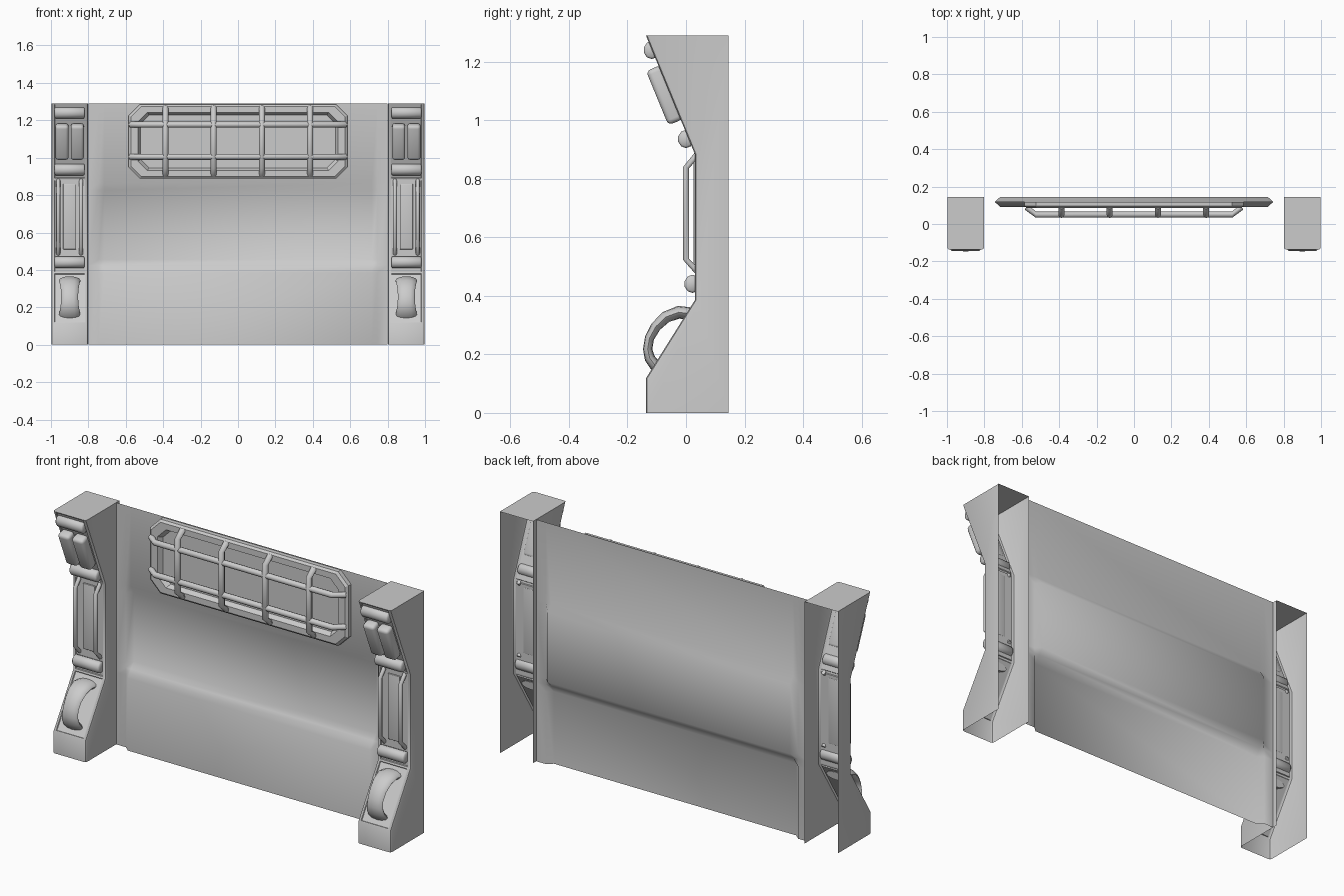
import bpy, bmesh, math
from mathutils import Vector

if "Cube" in bpy.data.objects:
    bpy.data.objects.remove(bpy.data.objects["Cube"])


def finish(bm, name, angle=35):
    bmesh.ops.recalc_face_normals(bm, faces=bm.faces)
    me = bpy.data.meshes.new(name)
    bm.to_mesh(me)
    bm.free()
    ob = bpy.data.objects.new(name, me)
    bpy.context.collection.objects.link(ob)
    bpy.ops.object.select_all(action='DESELECT')
    ob.select_set(True)
    bpy.context.view_layer.objects.active = ob
    bpy.ops.object.shade_smooth_by_angle(angle=math.radians(angle))
    return ob


def loft(name, rings, cap_start=False, cap_end=False, angle=35):
    """Skin closed rings of equal point count."""
    bm = bmesh.new()
    vs = [[bm.verts.new(p) for p in r] for r in rings]
    n = len(vs[0])
    for a, b in zip(vs, vs[1:]):
        for i in range(n):
            bm.faces.new((a[i], a[(i + 1) % n], b[(i + 1) % n], b[i]))
    if cap_start:
        bm.faces.new(vs[0])
    if cap_end:
        bm.faces.new(vs[-1])
    return finish(bm, name, angle)


def sweep(name, path, half_w, half_t, sides=10):
    """Elliptical section swept along a path; one width/thickness per point."""
    pts = [Vector(p) for p in path]
    rings = []
    for i, p in enumerate(pts):
        t = (pts[min(i + 1, len(pts) - 1)] - pts[max(i - 1, 0)]).normalized()
        side = Vector((0, 0, 1)) if abs(t.x) > 0.6 else Vector((1, 0, 0))
        nrm = t.cross(side).normalized()
        rings.append([p + side * half_w[i] * math.cos(k * math.tau / sides)
                      + nrm * half_t[i] * math.sin(k * math.tau / sides) for k in range(sides)])
    return loft(name, rings, True, True, 50)


def rod(name, path, r):
    return sweep(name, path, [r] * len(path), [r] * len(path), 8)


def rounded_box(name, loc, size, rot, bevel):
    bm = bmesh.new()
    bmesh.ops.create_cube(bm, size=1)
    bmesh.ops.scale(bm, vec=size, verts=bm.verts)
    bmesh.ops.bevel(bm, geom=bm.edges[:], offset=bevel, segments=3, profile=0.5, affect='EDGES')
    ob = finish(bm, name)
    ob.location, ob.rotation_euler = loc, rot
    return ob


def octagon(hx, hz, c, y, zc=1.087):
    pts = [(hx, hz - c), (hx - c, hz), (c - hx, hz), (-hx, hz - c),
           (-hx, c - hz), (c - hx, -hz), (hx - c, -hz), (hx, c - hz)]
    return [(x, y, zc + z) for x, z in pts]


# Wall sheet: lower part pushed forward, middle pushed back
bm = bmesh.new()
cols = [-0.8, -0.745, -0.715, 0.715, 0.745, 0.8]
rows = [(0, 0.092), (0.385, 0.092), (0.425, 0.118), (0.455, 0.145),
        (0.825, 0.145), (0.865, 0.118), (1.29, 0.118)]
grid = [[bm.verts.new((x, y if abs(x) < 0.73 else 0.118, z)) for x in cols] for z, y in rows]
for a, b in zip(grid, grid[1:]):
    for i in range(len(cols) - 1):
        bm.faces.new((a[i], a[i + 1], b[i + 1], b[i]))
finish(bm, "wall_panel", 60)

# Raised octagonal grille frame with recessed back
loft("grille_frame", [octagon(0.585, 0.198, 0.06, 0.118), octagon(0.585, 0.198, 0.06, 0.095),
                      octagon(0.572, 0.187, 0.055, 0.085), octagon(0.535, 0.155, 0.05, 0.085),
                      octagon(0.52, 0.142, 0.045, 0.112)], cap_end=True, angle=25)

# Grille bars with bent-back ends
for z in (1.177, 1.005):
    rod("grille_horizontal_bar", [(-0.575, 0.09, z), (-0.525, 0.05, z),
                                  (0.525, 0.05, z), (0.575, 0.09, z)], 0.016)
for x in (-0.388, -0.13, 0.128, 0.386):
    rod("grille_vertical_bar", [(x, 0.09, 0.91), (x, 0.048, 0.945),
                                (x, 0.048, 1.235), (x, 0.09, 1.268)], 0.016)

# Side pillars
PROFILE = [(0.145, 0), (-0.137, 0), (-0.137, 0.118), (0.03, 0.385),
           (0.03, 0.885), (-0.137, 1.29), (0.145, 1.29)]
TILT = math.atan2(0.167, 0.405)
for s in (-1, 1):
    tag = "left" if s < 0 else "right"
    cx = 0.9 * s

    # Hollow shell, open at the back and bottom, rounded front edges
    bm = bmesh.new()
    a = [bm.verts.new((cx - 0.098, y, z)) for y, z in PROFILE]
    b = [bm.verts.new((cx + 0.098, y, z)) for y, z in PROFILE]
    bm.faces.new(a)
    bm.faces.new(b[::-1])
    strip = [bm.faces.new((a[i], a[i + 1], b[i + 1], b[i])) for i in range(1, 6)]
    bmesh.ops.recalc_face_normals(bm, faces=bm.faces)
    edges = [bm.edges.get((v[i], v[i + 1])) for v in (a, b) for i in range(1, 5)]
    bmesh.ops.bevel(bm, geom=edges, offset=0.012, segments=2, profile=0.5, affect='EDGES')
    # Sunken panels on the sloped and middle front faces
    fronts = [f for f in bm.faces if abs(f.normal.x) < 0.05 and f.normal.y < -0.5
              and f.calc_center_median().z > 0.15 and f.calc_area() > 0.02]
    bmesh.ops.inset_individual(bm, faces=fronts, thickness=0.008, depth=0)
    bmesh.ops.inset_individual(bm, faces=fronts, thickness=0.003, depth=-0.005)
    finish(bm, tag + "_pillar", 30)

    # Horizontal rollers
    for y, z in ((-0.117, 1.24), (0.0, 0.936), (0.022, 0.441)):
        xs = ((-0.08, 0.024), (-0.074, 0.031), (0.074, 0.031), (0.08, 0.024))
        sweep(tag + "_roller", [(cx + dx, y, z) for dx, r in xs],
              [r for dx, r in xs], [r * 0.9 for dx, r in xs], 10)

    # Twin padded blocks and twin vertical handles
    for d in (-1, 1):
        rounded_box(tag + "_pad", (cx + d * 0.041, -0.073, 1.086), (0.07, 0.055, 0.2),
                    (TILT, 0, 0), 0.016)
        x = cx + d * 0.061
        rod(tag + "_handle", [(x, 0.038, 0.882), (x, 0.0, 0.838),
                              (x, 0.0, 0.525), (x, 0.038, 0.485)], 0.011)

    # Slim centre plate between handles
    rounded_box(tag + "_centre_plate", (cx, 0.031, 0.685), (0.07, 0.01, 0.35), (0, 0, 0), 0.003)

    # Flared arched grip on the lower slope
    arc = [(0.02, 0.338), (-0.025, 0.344), (-0.068, 0.328), (-0.103, 0.295), (-0.125, 0.255),
           (-0.131, 0.218), (-0.124, 0.187), (-0.1, 0.155), (-0.08, 0.14)]
    sweep(tag + "_arched_grip", [(cx, y, z) for y, z in arc],
          [0.058, 0.058, 0.053, 0.047, 0.045, 0.047, 0.052, 0.057, 0.058],
          [0.022, 0.022, 0.02, 0.018, 0.016, 0.016, 0.018, 0.02, 0.02], 12)
